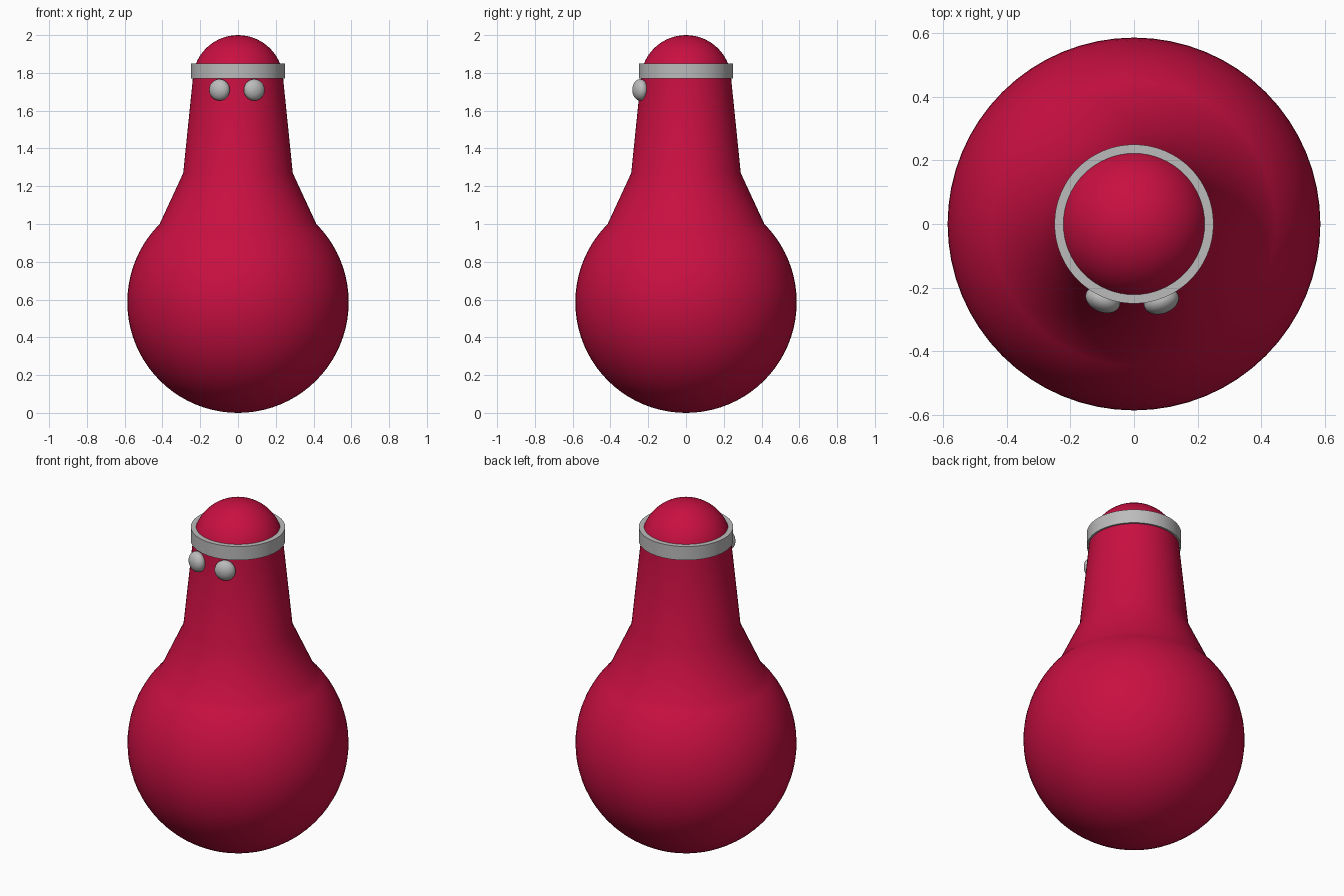
import bpy
import bmesh
from math import sin, cos, pi, sqrt, atan2, asin, radians
from mathutils import Matrix, Vector

cube = bpy.data.objects.get("Cube")
if cube:
    bpy.data.objects.remove(cube, do_unlink=True)


def make_material(name, rgb):
    mat = bpy.data.materials.new(name)
    mat.use_nodes = True
    mat.diffuse_color = (*rgb, 1)
    bsdf = mat.node_tree.nodes["Principled BSDF"]
    bsdf.inputs["Base Color"].default_value = (*rgb, 1)
    bsdf.inputs["Roughness"].default_value = 0.6
    return mat


def add_object(name, bm, mat):
    bmesh.ops.recalc_face_normals(bm, faces=bm.faces)
    mesh = bpy.data.meshes.new(name)
    bm.to_mesh(mesh)
    bm.free()
    mesh.materials.append(mat)
    obj = bpy.data.objects.new(name, mesh)
    bpy.context.collection.objects.link(obj)
    bpy.ops.object.select_all(action="DESELECT")
    obj.select_set(True)
    bpy.context.view_layer.objects.active = obj
    bpy.ops.object.shade_smooth_by_angle(angle=radians(35))
    return obj


def lathe(name, profile, mat, closed=False, segments=64):
    """Spin a (radius, height) profile around the z axis."""
    bm = bmesh.new()
    verts = [bm.verts.new((r, 0, z)) for r, z in profile]
    edges = [bm.edges.new(pair) for pair in zip(verts, verts[1:])]
    if closed:
        edges.append(bm.edges.new((verts[-1], verts[0])))
    bmesh.ops.spin(bm, geom=verts + edges, cent=(0, 0, 0), axis=(0, 0, 1),
                   angle=2 * pi, steps=segments, use_merge=True)
    bmesh.ops.remove_doubles(bm, verts=bm.verts, dist=0.0001)
    return add_object(name, bm, mat)


def arc(radius, centre, start, end, steps):
    """Profile points on a circle, angles measured up from the horizontal."""
    angles = [start + (end - start) * i / steps for i in range(steps + 1)]
    return [(radius * cos(a), centre + radius * sin(a)) for a in angles]


red = make_material("crimson", (0.58, 0.005, 0.053))
grey = make_material("light grey", (0.5, 0.5, 0.5))

# Body: round belly, flared shoulder, tapered neck and domed head
belly_r, shoulder_z = 0.586, 1.0
belly = arc(belly_r, belly_r, -pi / 2, asin((shoulder_z - belly_r) / belly_r), 30)
head = arc(0.24, 1.76, 0, pi / 2, 14)
lathe("body", belly + [(0.29, 1.27)] + head, red)

# Headband
lathe("headband", [(0.215, 1.77), (0.25, 1.77), (0.25, 1.85), (0.215, 1.85)],
      grey, closed=True)

# Eyes: flattened balls lying against the neck
for name, x in (("right_eye", -0.098), ("left_eye", 0.086)):
    centre = Vector((x, -sqrt(0.257 ** 2 - x ** 2), 1.71))
    turn = Matrix.Rotation(atan2(x, -centre.y), 4, "Z")
    bm = bmesh.new()
    bmesh.ops.create_uvsphere(
        bm, u_segments=32, v_segments=16, radius=0.057,
        matrix=Matrix.Translation(centre) @ turn @ Matrix.Diagonal((1, 0.7, 1, 1)))
    add_object(name, bm, grey)
